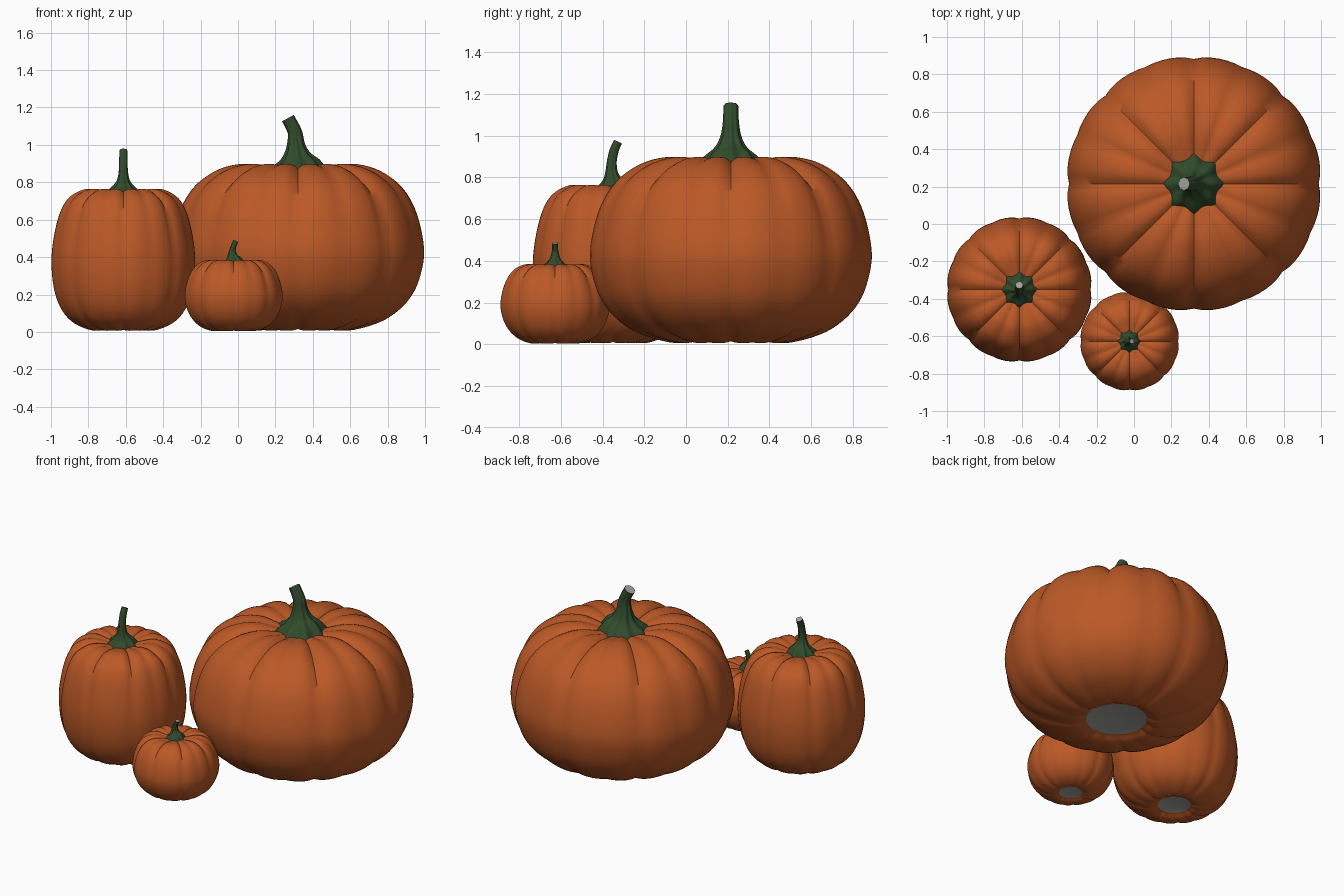
import bpy, bmesh, math
from mathutils import Vector

if "Cube" in bpy.data.objects:
    bpy.data.objects.remove(bpy.data.objects["Cube"])


def material(name, rgb):
    m = bpy.data.materials.new(name)
    m.diffuse_color = (*rgb, 1)
    m.use_nodes = True
    m.node_tree.nodes["Principled BSDF"].inputs["Base Color"].default_value = m.diffuse_color
    return m


ORANGE = material("pumpkin orange", (0.50, 0.10, 0.02))
GREEN = material("stem green", (0.03, 0.07, 0.025))
GREY = material("cut grey", (0.36, 0.37, 0.33))
SEG = 96


def smooth_path(pts, n=4):
    """Catmull-Rom curve through tuples of any length."""
    v = [Vector(p) for p in pts]
    v = [2 * v[0] - v[1]] + v + [2 * v[-1] - v[-2]]
    out = []
    for i in range(1, len(v) - 2):
        a, b, c, d = v[i - 1:i + 3]
        for k in range(n):
            t = k / n
            out.append(0.5 * (2 * b + (c - a) * t + (2 * a - 5 * b + 4 * c - d) * t * t
                              + (3 * b - a - 3 * c + d) * t ** 3))
    return out + [v[-2]]


def build(name, rings, mats, loc, cap_first, cap_last):
    """Skin rings of points; caps take the given material slot (None = open)."""
    bm = bmesh.new()
    vs = [[bm.verts.new(p) for p in r] for r in rings]
    n = len(vs[0])
    for a, b in zip(vs, vs[1:]):
        for j in range(n):
            k = (j + 1) % n
            bm.faces.new((a[j], a[k], b[k], b[j]))
    for ring, slot in ((vs[0][::-1], cap_first), (vs[-1], cap_last)):
        if slot is not None:
            bm.faces.new(ring).material_index = slot
    me = bpy.data.meshes.new(name)
    bm.to_mesh(me)
    bm.free()
    for m in mats:
        me.materials.append(m)
    ob = bpy.data.objects.new(name, me)
    bpy.context.collection.objects.link(ob)
    ob.location = loc
    bpy.context.view_layer.objects.active = ob
    ob.select_set(True)
    bpy.ops.object.shade_smooth_by_angle(angle=math.radians(50))
    ob.select_set(False)


def groove(a):
    """0 on a rib, up to 1 in the eight deep creases, less in the shallow ones."""
    deep = (1 - abs(math.sin(4 * a))) ** 3
    shallow = (1 - abs(math.cos(4 * a))) ** 3
    return deep + 0.45 * shallow


def body(name, x, y, profile, turn):
    p = smooth_path(profile)
    size = max(q[0] for q in p)
    top = max(q[1] for q in p)
    rings = []
    for i, q in enumerate(p):
        t = (p[min(i + 1, len(p) - 1)] - p[max(i - 1, 0)]).normalized()
        nr, nz = t[1], -t[0]
        h = q[1] / top
        depth = size * (0.022 + 0.035 * max(0, h - 0.45) / 0.55) * min(1, q[0] / size * 1.6)
        ring = []
        for j in range(SEG):
            a = 2 * math.pi * j / SEG
            g = groove(a) * depth
            r = q[0] - nr * g
            ring.append((r * math.cos(a + turn), r * math.sin(a + turn), max(0, q[1] - nz * g)))
        rings.append(ring)
    build(name, rings, [ORANGE, GREY], (x, y, 0), 1, 0)


def stem(name, x, y, path, turn):
    """path rows: sideways offset, height, radius, ridge depth."""
    p = smooth_path(path)
    rings = []
    for i, (off, z, r, ridge) in enumerate(p):
        d = p[min(i + 1, len(p) - 1)] - p[max(i - 1, 0)]
        lean = math.atan2(d[0], d[1])
        ring = []
        for j in range(48):
            a = 2 * math.pi * j / 48
            rr = r * (1 + ridge * math.cos(8 * a))
            u, v = rr * math.cos(a), rr * math.sin(a)
            px, pz = off + u * math.cos(lean), z - u * math.sin(lean)
            ring.append((px * math.cos(turn) - v * math.sin(turn),
                         px * math.sin(turn) + v * math.cos(turn), pz))
        rings.append(ring)
    build(name, rings, [GREEN, GREY], (x, y, 0), None, 1)


# Large pumpkin
body("large_pumpkin", 0.32, 0.215,
     [(.185, .03), (.27, .006), (.43, .045), (.54, .11), (.62, .2), (.665, .31), (.683, .44),
      (.655, .6), (.605, .72), (.53, .81), (.42, .875), (.29, .9), (.17, .88), (.06, .85)], 0)
stem("large_stem", 0.32, 0.215,
     [(0, .855, .155, .1), (0, .9, .118, .1), (.005, .945, .07, .1), (.01, 1.0, .046, .08),
      (.014, 1.06, .037, .06), (.03, 1.1, .035, .05), (.053, 1.143, .034, .04)], math.pi)

# Medium pumpkin
body("medium_pumpkin", -0.613, -0.35,
     [(.1, .025), (.16, .006), (.265, .045), (.335, .12), (.375, .23), (.389, .37), (.378, .5),
      (.347, .63), (.3, .715), (.23, .758), (.17, .765), (.1, .75), (.035, .73)], -math.pi / 2)
stem("medium_stem", -0.613, -0.35,
     [(0, .735, .092, .1), (0, .765, .068, .1), (-.004, .795, .04, .1), (-.007, .83, .027, .08),
      (-.005, .88, .022, .06), (.006, .93, .021, .05), (.024, .972, .02, .04)], math.pi / 2)

# Small pumpkin
body("small_pumpkin", -0.023, -0.627,
     [(.07, .015), (.11, .004), (.175, .025), (.225, .07), (.255, .13), (.265, .195), (.252, .27),
      (.225, .33), (.185, .37), (.13, .386), (.07, .376), (.025, .365)], math.pi)
stem("small_stem", -0.025, -0.627,
     [(0, .362, .06, .1), (0, .385, .045, .1), (-.004, .405, .027, .1), (-.005, .43, .018, .08),
      (0, .455, .014, .06), (.014, .486, .013, .04)], 0)
